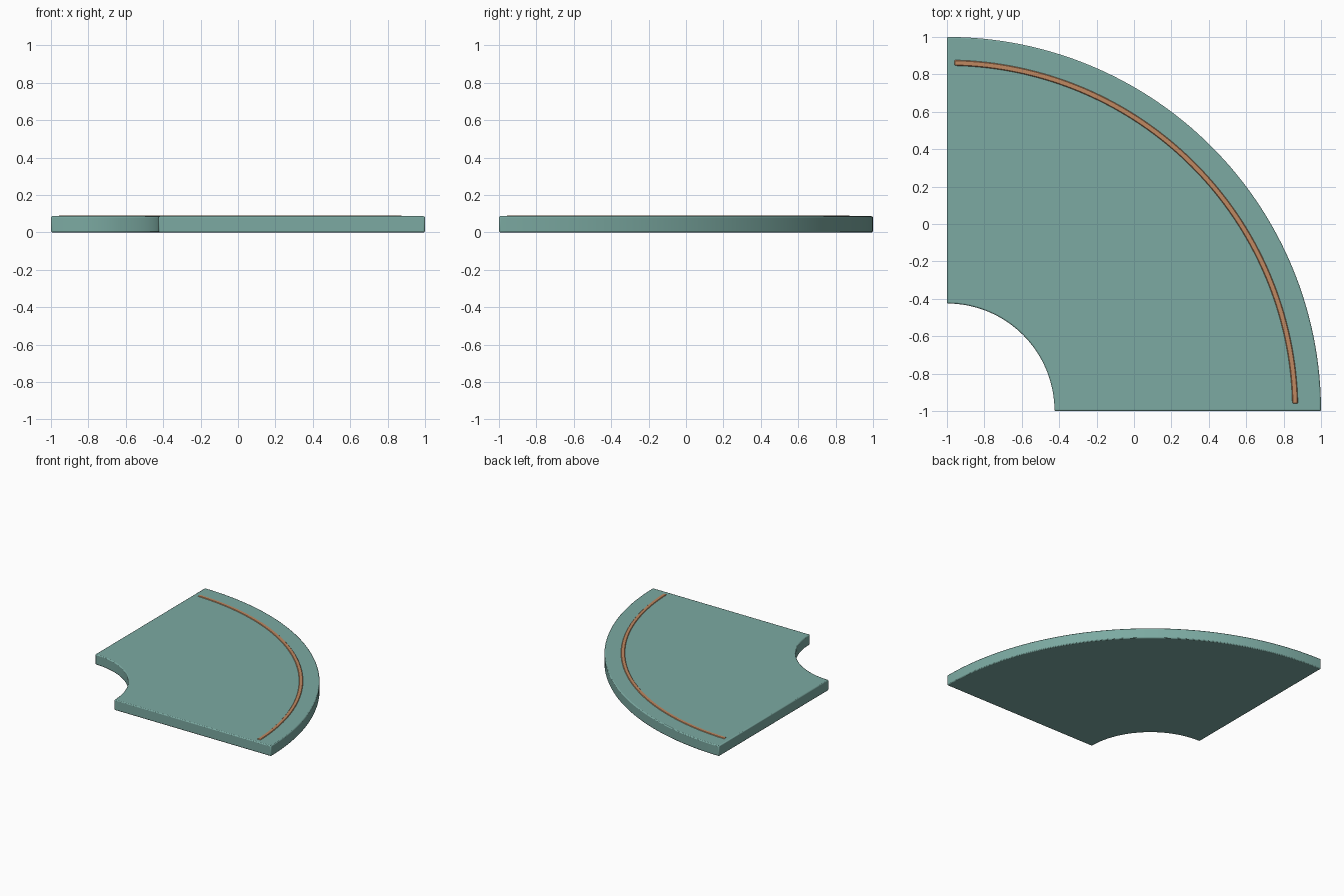
import bpy, bmesh, math

if "Cube" in bpy.data.objects:
    bpy.data.objects.remove(bpy.data.objects["Cube"])

CX, CY = -1.0, -1.0  # corner the quarter ring turns about


def material(name, color):
    m = bpy.data.materials.new(name)
    m.diffuse_color = color
    m.use_nodes = True
    m.node_tree.nodes["Principled BSDF"].inputs["Base Color"].default_value = m.diffuse_color
    return m


def arc_slab(name, r_in, r_out, a0, a1, z0, z1, steps, mat, bevel, segments):
    """Solid ring sector between two radii and two angles."""
    def arc(r):
        return [(CX + r * math.cos(a0 + (a1 - a0) * i / steps),
                 CY + r * math.sin(a0 + (a1 - a0) * i / steps)) for i in range(steps + 1)]

    bm = bmesh.new()
    rings = [[bm.verts.new((x, y, z)) for x, y in arc(r)]
             for r, z in ((r_in, z0), (r_out, z0), (r_out, z1), (r_in, z1))]
    for k in range(4):
        a, b = rings[k], rings[(k + 1) % 4]
        for i in range(steps):
            bm.faces.new((a[i], a[i + 1], b[i + 1], b[i]))
    for i in (0, steps):
        bm.faces.new([r[i] for r in rings])
    bmesh.ops.recalc_face_normals(bm, faces=bm.faces)
    me = bpy.data.meshes.new(name)
    bm.to_mesh(me)
    bm.free()
    ob = bpy.data.objects.new(name, me)
    bpy.context.collection.objects.link(ob)
    me.materials.append(mat)
    mod = ob.modifiers.new("edge_bevel", 'BEVEL')
    mod.width = bevel
    mod.segments = segments
    mod.limit_method = 'ANGLE'
    mod.angle_limit = math.radians(40)
    bpy.ops.object.select_all(action='DESELECT')
    ob.select_set(True)
    bpy.context.view_layer.objects.active = ob
    bpy.ops.object.shade_smooth_by_angle(angle=math.radians(30))
    return ob


teal = material("teal", (0.20, 0.40, 0.36, 1))
copper = material("copper", (0.53, 0.25, 0.12, 1))

# Curved slab with finely eased edges
arc_slab("curved_slab", 0.575, 2.0, 0, math.pi / 2, 0, 0.086, 64, teal, 0.007, 2)

# Thin raised inlay following the outer edge
gap = 0.0205
arc_slab("inlay_strip", 1.845, 1.879, gap, math.pi / 2 - gap, 0.07, 0.090, 64, copper, 0.006, 1)
